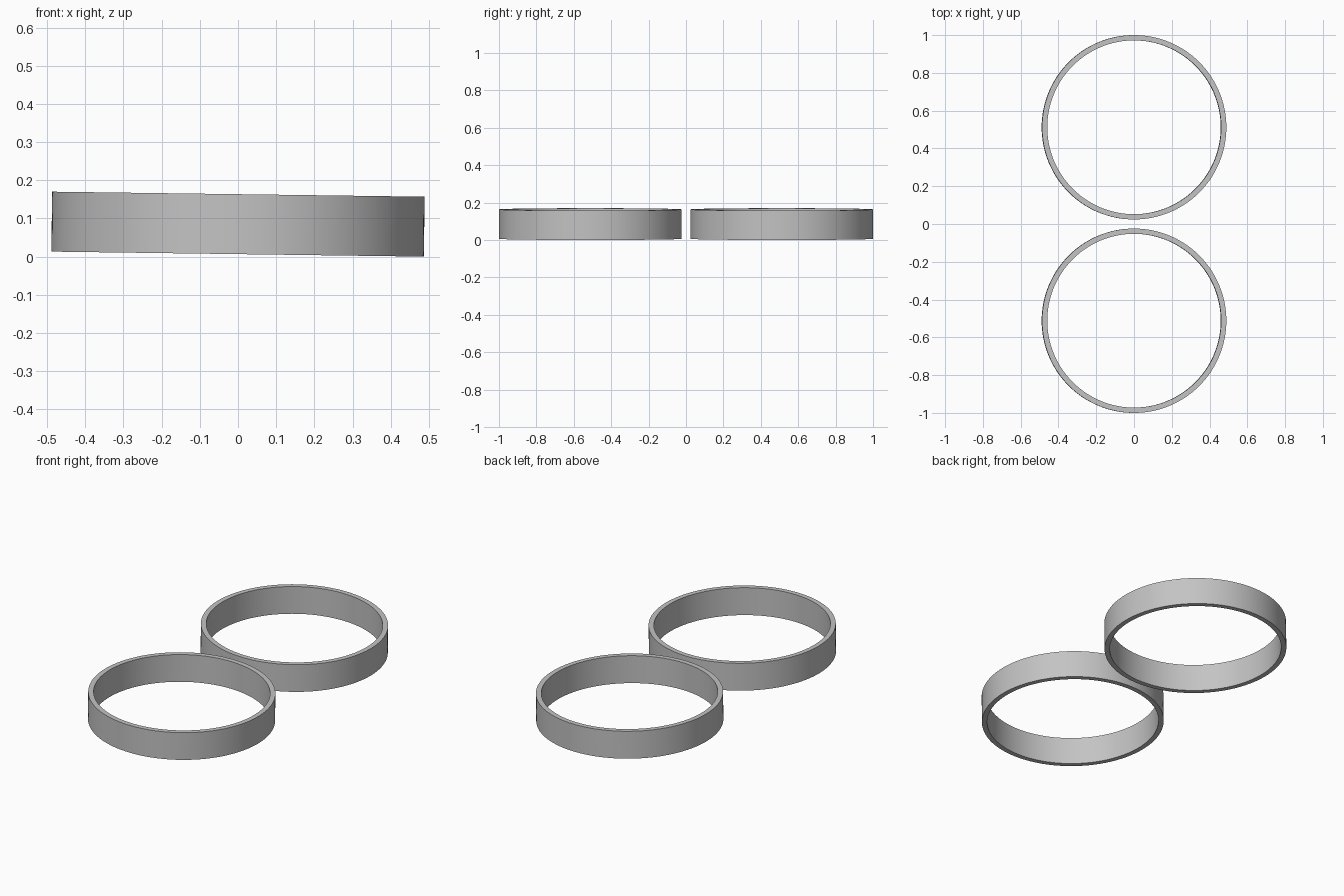
import bpy
import bmesh
import math

cube = bpy.data.objects.get("Cube")
if cube:
    bpy.data.objects.remove(cube, do_unlink=True)

OUTER, INNER, HEIGHT = 0.488, 0.46, 0.157
SPACING = 0.512
TILT = 0.0135
SEGMENTS = 128

grey = bpy.data.materials.new("plain grey")
grey.use_nodes = True
colour = (0.55, 0.55, 0.55, 1)
grey.diffuse_color = colour
grey.node_tree.nodes["Principled BSDF"].inputs["Base Color"].default_value = colour


def make_ring(name, y):
    """Spin a rectangular wall section into a slightly tilted band."""
    bm = bmesh.new()
    h = HEIGHT / 2
    corners = [(INNER, -h), (OUTER, -h), (OUTER, h), (INNER, h)]
    verts = [bm.verts.new((r, 0, z)) for r, z in corners]
    edges = [bm.edges.new((verts[i - 1], verts[i])) for i in range(4)]
    bmesh.ops.spin(bm, geom=verts + edges, cent=(0, 0, 0), axis=(0, 0, 1),
                   angle=math.tau, steps=SEGMENTS)
    bmesh.ops.remove_doubles(bm, verts=bm.verts, dist=0.0001)
    bmesh.ops.recalc_face_normals(bm, faces=bm.faces)
    mesh = bpy.data.meshes.new(name)
    bm.to_mesh(mesh)
    bm.free()
    mesh.materials.append(grey)

    ring = bpy.data.objects.new(name, mesh)
    bpy.context.collection.objects.link(ring)
    # Rest the lowest edge on the ground
    ring.location = (0, y, h * math.cos(TILT) + OUTER * math.sin(TILT))
    ring.rotation_euler = (0, TILT, 0)

    bpy.ops.object.select_all(action="DESELECT")
    ring.select_set(True)
    bpy.context.view_layer.objects.active = ring
    bpy.ops.object.shade_smooth_by_angle(angle=math.radians(30))


# Two matching rings, one behind the other
make_ring("front_ring", -SPACING)
make_ring("back_ring", SPACING)
